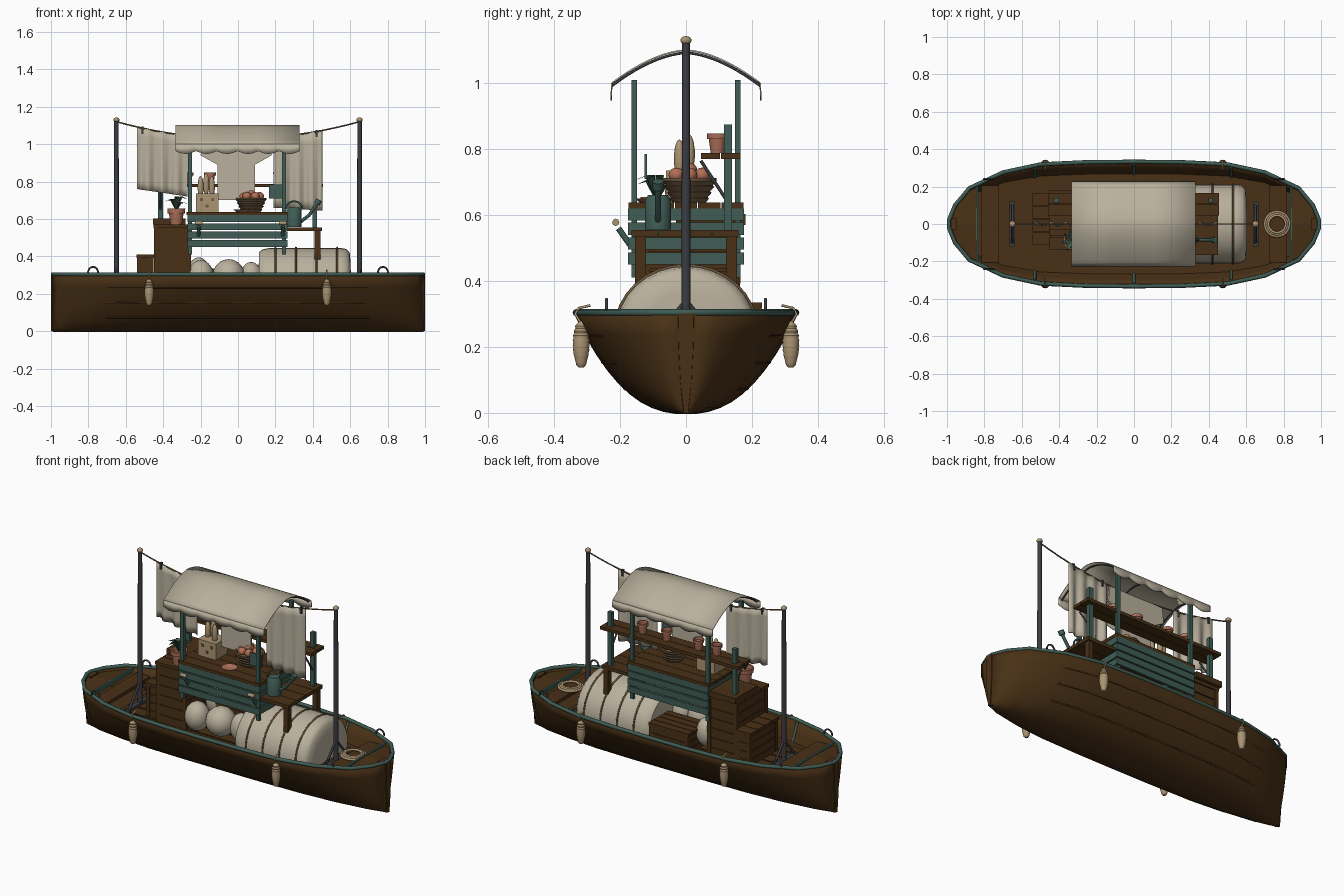
import bpy, bmesh, math
from mathutils import Vector, Matrix

if "Cube" in bpy.data.objects:
    bpy.data.objects.remove(bpy.data.objects["Cube"])

def mat(name, *c):
    m = bpy.data.materials.new(name)
    m.diffuse_color = (*c, 1)
    m.use_nodes = True
    m.node_tree.nodes["Principled BSDF"].inputs["Base Color"].default_value = m.diffuse_color
    return m
WOOD = mat("dark wood", .066, .03, .008)
CANVAS = mat("canvas", .49, .44, .34)
TEAL = mat("teal paint", .05, .11, .09)
CLAY = mat("terracotta", .42, .16, .1)
TAN = mat("tan rope", .41, .3, .17)
IRON = mat("iron", .045, .047, .055)
LEAF = mat("leaf green", .05, .12, .075)
RED = mat("tomato", .45, .16, .09)
STRAP = mat("strap brown", .16, .1, .05)

def finish(name, bm, m, smooth=False):
    bmesh.ops.recalc_face_normals(bm, faces=bm.faces)
    me = bpy.data.meshes.new(name)
    bm.to_mesh(me); bm.free()
    me.materials.append(m)
    o = bpy.data.objects.new(name, me)
    bpy.context.collection.objects.link(o)
    if smooth:
        bpy.ops.object.select_all(action='DESELECT')
        o.select_set(True); bpy.context.view_layer.objects.active = o
        bpy.ops.object.shade_smooth_by_angle(angle=math.radians(40))
    return o

def boxes(name, m, *bs):
    bm = bmesh.new()
    for x0, x1, y0, y1, z0, z1 in bs:
        M = Matrix.Translation(((x0+x1)/2, (y0+y1)/2, (z0+z1)/2)) @ Matrix.Diagonal((x1-x0, y1-y0, z1-z0, 1))
        bmesh.ops.create_cube(bm, size=1, matrix=M)
    return finish(name, bm, m)

def loft(name, rings, m, closed=True, smooth=True, caps=True):
    bm = bmesh.new()
    vs = [[bm.verts.new(p) for p in r] for r in rings]
    n = len(rings[0])
    for a, b in zip(vs, vs[1:]):
        for i in range(n if closed else n-1):
            bm.faces.new((a[i], a[(i+1) % n], b[(i+1) % n], b[i]))
    if caps and closed:
        bm.faces.new(vs[0]); bm.faces.new(vs[-1])
    return finish(name, bm, m, smooth)

def lathe(name, prof, loc, m, seg=16):
    return loft(name, [[(loc[0]+r*math.cos(k*math.tau/seg), loc[1]+r*math.sin(k*math.tau/seg), loc[2]+z)
                        for k in range(seg)] for r, z in prof], m)

def tube(name, pts, r, m, closed=False, res=2):
    c = bpy.data.curves.new(name, 'CURVE')
    c.dimensions = '3D'; c.bevel_depth = r; c.bevel_resolution = res; c.use_fill_caps = True
    s = c.splines.new('POLY'); s.points.add(len(pts)-1); s.use_cyclic_u = closed
    for p, q in zip(s.points, pts):
        p.co = (*q, 1)
    c.materials.append(m)
    o = bpy.data.objects.new(name, c)
    bpy.context.collection.objects.link(o)
    bpy.ops.object.select_all(action='DESELECT')
    o.select_set(True); bpy.context.view_layer.objects.active = o
    bpy.ops.object.convert(target='MESH')
    return o

def ball(name, m, loc, size, seg=16):
    bm = bmesh.new()
    bmesh.ops.create_uvsphere(bm, u_segments=seg, v_segments=seg//2+2, radius=1,
                              matrix=Matrix.Translation(loc) @ Matrix.Diagonal((*size, 1)))
    return finish(name, bm, m, True)

def solid(o, t, off=0):
    s = o.modifiers.new("thickness", 'SOLIDIFY'); s.thickness = t; s.offset = off

# Hull: lofted sections, height follows a power of the half width
P = 2.35
half = [(0, .333), (.25, .331), (.5, .319), (.7, .276), (.88, .192), (.957, .1), (.99, .02)]
st = [(-x, w) for x, w in half[:0:-1]] + half
def section(x, w, n=10):
    return [(x, w*k/n, .004+.3*abs(k/n)**P) for k in range(-n, n+1)]
hull = loft("hull", [section(x, w) for x, w in st], WOOD, closed=False)
solid(hull, .016)
# plank seams and gunwale
for k, t in enumerate((.55, .75, .9)):
    for s in (-1, 1):
        tube(f"plank_seam_{k}_{s}", [(x, s*(w*t+.004), .3*t**P) for x, w in st[3:-3]], .005, WOOD, res=0)
rim = [(x, w, .304) for x, w in st] + [(x, -w, .304) for x, w in st[::-1]]
tube("gunwale", rim, .011, TEAL, True)
# keel and stems
boxes("keel", WOOD, (-.99, .99, -.012, .012, 0, .03))
for s in (-1, 1):
    loft(f"stem_{s}", [[(s*a, -h, z), (s*a, h, z), (s*1.0, h*.7, z), (s*1.0, -h*.7, z)]
         for z, h, a in ((0, .01, .95), (.1, .024, .95), (.2, .031, .95), (.305, .034, .95))], WOOD, smooth=False)
# deck planks clipped to the hull shape
def width(x):
    x = abs(x)
    for (a, u), (b, v) in zip(half, half[1:]):
        if x <= b:
            return u+(v-u)*(x-a)/(b-a)
    return .02
loft("deck", [[(x, -w*.82, .2), (x, w*.82, .2)] for x, w in st], WOOD, closed=False, smooth=False)
boxes("floor_planks", WOOD, *[(-.7, .7, y-.035, y+.035, .195, .208) for y in (-.16, -.08, 0, .08, .16)])
for s in (-1, 1):
    xs = (.84, .88, .957, .985)
    loft(f"end_deck_{s}", [[(s*x, -width(x)*.97, .285), (s*x, 0, .297), (s*x, width(x)*.97, .285)] for x in xs],
         WOOD, closed=False, smooth=False)
    boxes(f"end_beam_{s}", TEAL, (s*.84-.006, s*.84+.006, -.2, .2, .275, .3))
    boxes(f"thwart_{s}", WOOD, (s*.77-.045, s*.77+.045, -.205, .205, .255, .275))
    # mooring hoops
    for t in (-1, 1):
        y = t*width(.775)
        tube(f"mooring_hoop_{s}_{t}", [(s*.775+.027*math.cos(a*math.pi/8), y, .312+.032*math.sin(a*math.pi/8))
                                      for a in range(9)], .005, IRON)
for x in (-.53, 0, .52):
    for s in (-1, 1):
        tube(f"rib_{x}_{s}", [(x, s*(width(x)*t-.012), .3*t**P) for t in (.84, .88, .94, 1)], .008, TEAL)
# rope coil
for k, r in enumerate((.066, .055, .046)):
    tube(f"rope_coil_{k}", [(.765+r*math.cos(a*math.tau/24), r*math.sin(a*math.tau/24), .283+.004*k)
                            for a in range(24)], .007, TAN, True)
# fenders with rings and rope
for x in (-.475, .475):
    for s in (-1, 1):
        prof = [(.008, -.072), (.015, -.064)]
        for k in range(8):
            r = .026*math.sqrt(1-((k-3.5)/5)**2)
            prof += [(r*.92, -.055+k*.0145), (r, -.048+k*.0145)]
        prof += [(.013, .06), (.006, .068)]
        lathe(f"fender_{x}_{s}", prof, (x, s*.318, .21), TAN, 12)
        tube(f"fender_rope_{x}_{s}", [(x, s*.318, .27), (x, s*.336, .3), (x, s*.325, .318), (x, s*.29, .326)], .004, TAN)

# masts with braces and knobs
for s in (-1, 1):
    x = s*.65
    lathe(f"mast_{s}", [(.014, .2), (.012, 1.12)], (x, 0, 0), IRON, 12)
    ball(f"mast_knob_{s}", TAN, (x, 0, 1.13), (.017, .017, .013), 12)
    boxes(f"mast_foot_{s}", IRON, (x-.015, x+.015, -.12, .12, .2, .222))
    for t in (-1, 1):
        tube(f"mast_brace_{s}_{t}", [(x, t*.1, .22), (x, 0, .34)], .007, IRON)
# clothes line and washing
line = lambda x: 1.03+.09*(x/.65)**2
tube("clothes_line", [(i*.065, 0, line(i*.065)) for i in range(-10, 11)], .004, STRAP)
def sheet(name, x0, x1, zb0, zb1):
    rows = []
    for j in range(9):
        v = j/8
        r = []
        for i in range(33):
            u = i/32; x = x0+(x1-x0)*u; zt = line(x)
            r.append((x, (.003+.009*v)*math.sin(u*22), zt+(zb0+(zb1-zb0)*u-zt)*v))
        rows.append(r)
    solid(loft(name, rows, CANVAS, closed=False), .004)
sheet("left_sheet", -.54, -.27, .76, .72)
sheet("right_sheet", .19, .45, .66, .645)
shirt = [(-.19, 1.03), (-.2, .94), (-.11, .89), (-.11, .7), (.09, .7), (.09, .89), (.18, .94), (.17, 1.03)]
loft("shirt", [[(x, y, z) for x, z in shirt] for y in (-.006, .006)], CANVAS, smooth=False)
boxes("clothes_pegs", IRON, *[(x-.006, x+.006, -.008, .008, line(x)-.03, line(x)+.008) for x in (-.51, -.3, .22, .42)])

# canopy: arched cloth with scalloped valance
arch = lambda y: 1.10-.1*(abs(y)/.225)**1.7
ys = [-.225+.45*i/20 for i in range(21)]
solid(loft("canopy", [[(x, y, arch(y)) for y in ys] for x in (-.335, -.11, .11, .33)], CANVAS, closed=False), .005)
for s in (-1, 1):
    top, low = [], []
    for i in range(61):
        x = -.335+.665*i/60
        top.append((x, s*.225, 1.0)); low.append((x, s*.227, .963-.015*abs(math.sin(i*math.pi/10))))
    solid(loft(f"valance_{s}", [top, low], CANVAS, closed=False), .004)
for k, x in enumerate((-.315, 0, .31)):
    tube(f"canopy_hoop_{k}", [(x, y, arch(y)-.008) for y in ys], .004, IRON)

# stall posts, counter and slats
boxes("stall_posts", TEAL, *[(x-.011, x+.011, s*.157-.009, s*.157+.009, .41, 1.01)
                             for x in (-.257, .245) for s in (-1, 1)])
boxes("counter_top", WOOD, *[(-.275, .265, -.175+k*.0705, -.175+k*.0705+.068, .62, .638) for k in range(5)])
slats = []
for z in (.45, .495, .54, .583):
    slats += [(-.27, .265, s*.17-.006, s*.17+.006, z, z+.037) for s in (-1, 1)]
    slats += [(x-.005, x+.005, -.165, .165, z, z+.037) for x in (-.262, .257)]
boxes("counter_slats", TEAL, *slats)
for k, x in enumerate((-.21, .24)):
    tube(f"carry_handle_{k}", [(x, -.17, .51), (x, -.205, .56)], .009, TEAL)
    tube(f"handle_grip_{k}", [(x-.02, -.213, .578), (x+.02, -.213, .578)], .011, TAN)

# side table
boxes("side_table", WOOD, *[(.26, .45, -.165+k*.082, -.165+k*.082+.079, .535, .555) for k in range(4)],
      *[(.41, .44, s*.138-.016, s*.138+.016, .2, .535) for s in (-1, 1)])
# rear shelf, posts and brackets
boxes("shelf", WOOD, (-.46, .455, .045, .103, .77, .788), (-.46, .455, .106, .165, .77, .788))
boxes("shelf_posts", TEAL, *[(x-.013, x+.013, .116, .139, .54, .875) for x in (-.415, .41)])
for k, x in enumerate((-.415, .41)):
    tube(f"shelf_bracket_{k}", [(x, .045, .765), (x, .12, .65)], .005, IRON)
boxes("hanging_sign", TEAL, (.165, .245, -.126, -.119, .71, .785))

# flower pots
def pot(name, loc, k=1):
    lathe(name, [(.02*k, 0), (.026*k, .043*k), (.031*k, .043*k), (.032*k, .06*k), (.026*k, .06*k), (.024*k, .045*k)], loc, CLAY)
for i, x in enumerate((.22, .06, -.15, -.27)):
    pot(f"shelf_pot_{i}", (x, .095, .788))
pot("plant_pot", (-.33, -.09, .565), 1.5)
bm = bmesh.new()
for k in range(9):
    a = k*2.4; d = Vector((math.cos(a), math.sin(a), 0)); n = Vector((-d.y, d.x, 0))
    b = Vector((-.33, -.09, .64)); h = .05+.03*(k % 3)/2
    p = [b, b+d*.03+n*.013+Vector((0, 0, h)), b+d*.06+Vector((0, 0, h*.85)), b+d*.03-n*.013+Vector((0, 0, h))]
    bm.faces.new([bm.verts.new(q) for q in p])
solid(finish("plant_leaves", bm, LEAF), .003)

# crates
def crate(name, x0, x1, y0, y1, z1, n):
    h = (z1-.2-.015)/n; e = .006
    bs = [(x0, x1, y0, y1, .2+i*h, .2+(i+1)*h-.006) for i in range(n)]
    bs += [(x0+e, x1-e, y0+e, y1-e, .2, z1-.015)]
    bs += [(a-.012, a+.012, b-.012, b+.012, .2, z1-.012) for a in (x0+.008, x1-.008) for b in (y0+.008, y1-.008)]
    m = 4; d = (y1-y0+.02)/m
    bs += [(x0-.008, x1+.008, y0-.01+i*d, y0-.01+(i+1)*d-.005, z1-.018, z1) for i in range(m)]
    boxes(name, WOOD, *bs)
crate("tall_crate", -.445, -.255, -.13, .155, .57, 6)
boxes("crate_lid", WOOD, (-.455, -.28, -.03, .18, .57, .603))
crate("step_crate", -.535, -.455, -.1, .16, .41, 4)
crate("rear_crate", -.17, .08, .05, .225, .335, 3)
# sacks
for k, (x, y, r, z) in enumerate(((-.05, -.09, .085, .3), (-.2, -.1, .07, .295), (.07, -.07, .06, .285), (-.21, .1, .06, .31))):
    ball(f"sack_{k}", CANVAS, (x, y, z), (r, r, .085))

# tarpaulin covered cargo with straps
def ring(x, f, n=32):
    return [(x, .212*f*math.cos(i*math.tau/n), .25+f*.195*math.sin(i*math.tau/n)) for i in range(n)]
loft("tarp_bundle", [ring(x, f) for x, f in ((.11, .3), (.112, .88), (.13, .96), (.17, 1), (.55, 1), (.58, .97), (.597, .88), (.602, .6), (.604, .1))], CANVAS)
for k, x in enumerate((.2, .31, .42, .53)):
    tube(f"bundle_strap_{k}", [p for p in ring(x, 1.01)][:17], .005, STRAP)

# bread box with loaves
boxes("bread_box", TAN, (-.225, -.105, -.06, .05, .638, .735))
boxes("box_holes", STRAP, *[(x-.008, x+.008, -.063, -.058, z-.008, z+.008) for x, z in ((-.195, .705), (-.135, .705), (-.165, .67))])
for k, (x, y, z) in enumerate(((-.2, 0, .77), (-.17, .01, .785), (-.14, -.02, .77))):
    ball(f"loaf_{k}", TAN, (x, y, z), (.017, .017, .06), 10)
# basket of tomatoes
lathe("basket", [(.05, 0), (.06, .012), (.056, .016), (.068, .03), (.063, .034), (.076, .048), (.071, .052),
                 (.083, .066), (.083, .074), (.074, .074), (.068, .05)], (.07, .01, .638), STRAP, 20)
for k in range(7):
    a = k*math.tau/6; r = .045 if k < 6 else 0
    ball(f"tomato_{k}", RED, (.07+r*math.cos(a), .01+r*math.sin(a), .722+(.015 if k == 6 else 0)), (.024, .024, .022), 12)
lathe("clay_dish", [(.03, 0), (.045, .012), (.04, .012), (.028, .004)], (.02, -.11, .638), CLAY)

# watering can
lathe("watering_can", [(.04, 0), (.04, .09), (.03, .105), (.02, .105)], (.3, -.085, .556), TEAL, 20)
tube("can_spout", [(.335, -.085, .585), (.38, -.085, .62), (.425, -.085, .685)], .009, TEAL)
tube("can_rose", [(.422, -.085, .68), (.434, -.085, .702)], .017, TEAL)
tube("can_handle", [(.3+.045*math.cos(a*math.pi/8), -.085, .65+.045*math.sin(a*math.pi/8)) for a in range(9)], .005, TEAL)
